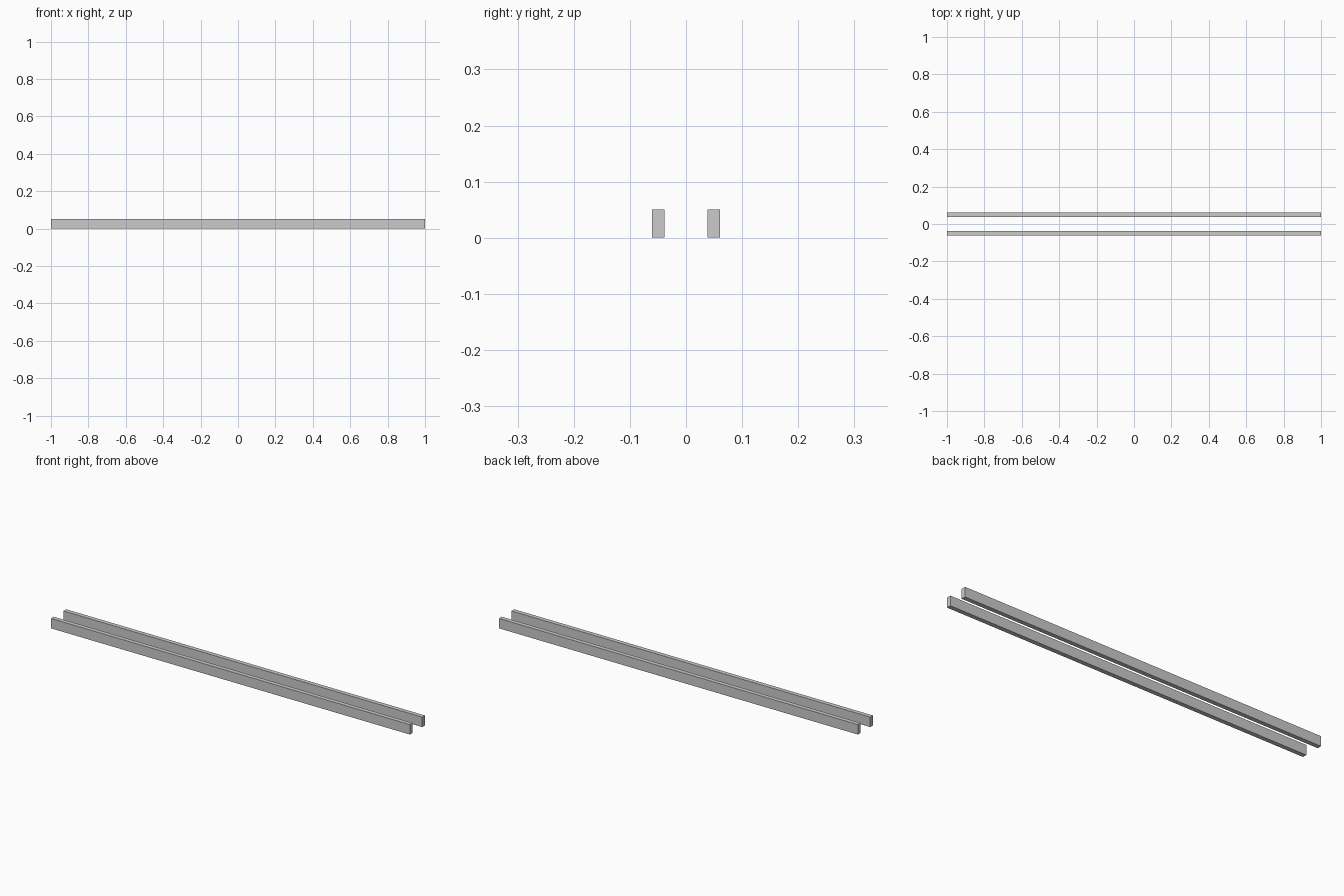
import bpy

if "Cube" in bpy.data.objects:
    bpy.data.objects.remove(bpy.data.objects["Cube"])

LENGTH, WIDTH, HEIGHT = 2.0, 0.022, 0.05
OFFSET = 0.0493  # rail centre distance from the middle


def add_rail(name, y):
    bpy.ops.mesh.primitive_cube_add(size=1, location=(0, y, HEIGHT / 2))
    rail = bpy.context.object
    rail.name = name
    rail.scale = (LENGTH, WIDTH, HEIGHT)
    bpy.ops.object.transform_apply(location=False, rotation=False, scale=True)


# Two parallel rails
add_rail("front_rail", -OFFSET)
add_rail("back_rail", OFFSET)
